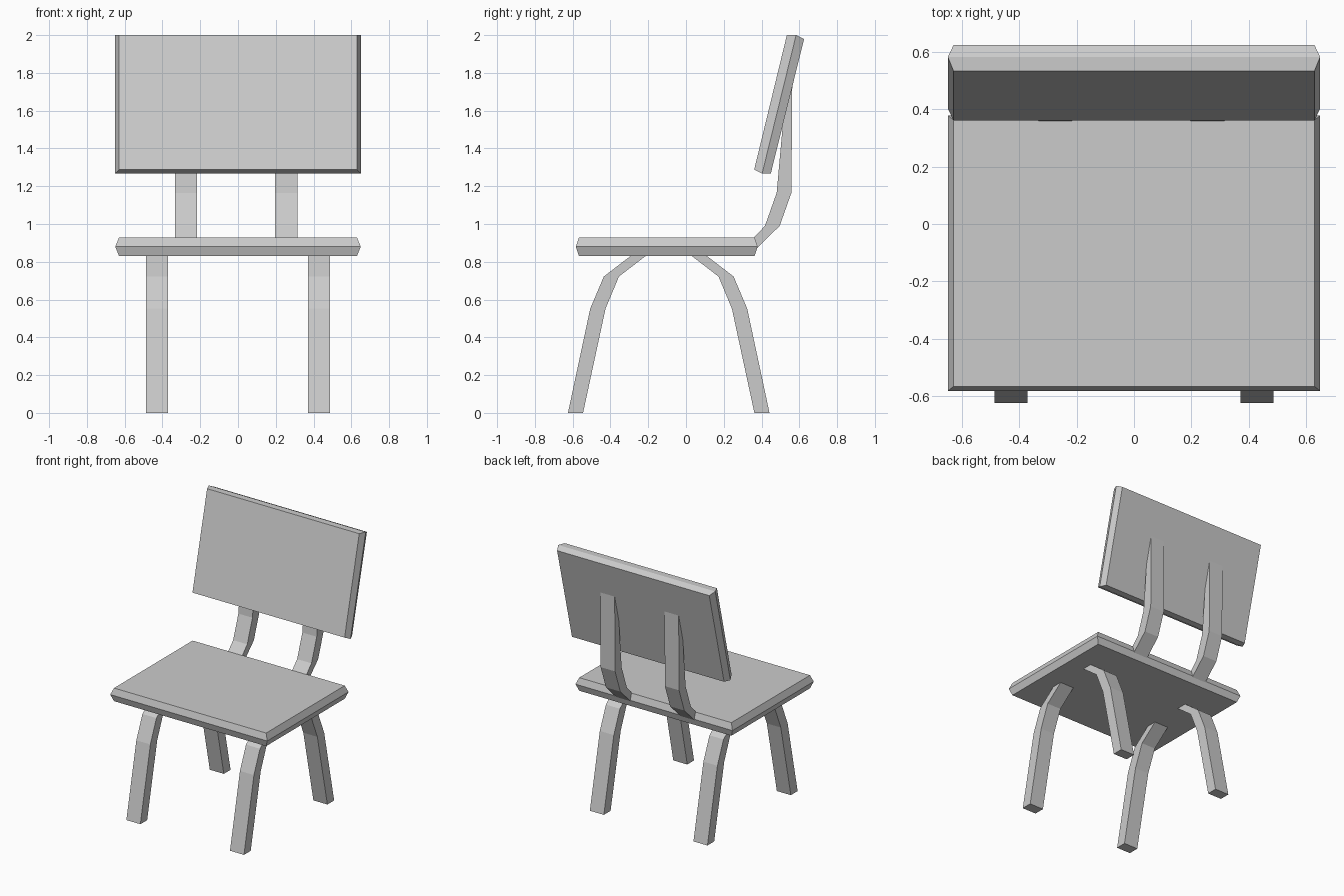
import bpy

if "Cube" in bpy.data.objects:
    bpy.data.objects.remove(bpy.data.objects["Cube"])

def loft(name, sections):
    """Solid skinned through matching closed sections, with end caps."""
    n = len(sections[0])
    verts = [p for s in sections for p in s]
    faces = [tuple(reversed(range(n))),
             tuple(range(len(verts) - n, len(verts)))]
    for k in range(len(sections) - 1):
        a, b = k * n, (k + 1) * n
        for i in range(n):
            j = (i + 1) % n
            faces.append((a + i, a + j, b + j, b + i))
    me = bpy.data.meshes.new(name)
    me.from_pydata(verts, [], faces)
    ob = bpy.data.objects.new(name, me)
    bpy.context.collection.objects.link(ob)
    # consistent outward normals
    import bmesh
    bm = bmesh.new()
    bm.from_mesh(me)
    bmesh.ops.recalc_face_normals(bm, faces=bm.faces)
    bm.to_mesh(me)
    bm.free()
    return ob

def panel(name, layers):
    """Board with a ridged rim: layers of (half width, edge point, edge point)."""
    return loft(name, [[(-w, *p), (w, *p), (w, *q), (-w, *q)] for w, p, q in layers])

def bent_bar(name, x0, x1, pairs):
    """Bent rectangular bar: pairs of (y, z) points on its two sides."""
    return loft(name, [[(x0, *p), (x1, *p), (x1, *q), (x0, *q)] for p, q in pairs])

# seat
panel("seat", [(0.63, (-0.567, 0.83), (0.363, 0.83)),
               (0.65, (-0.583, 0.88), (0.379, 0.88)),
               (0.63, (-0.567, 0.928), (0.363, 0.928))])

# tilted backrest, front to back
panel("backrest", [(0.63, (0.361, 1.288), (0.534, 2.0)),
                   (0.65, (0.403, 1.267), (0.583, 2.0)),
                   (0.63, (0.449, 1.267), (0.625, 1.979))])

# four bent legs, mirrored left/right and front/back
LEG = [((-0.625, 0), (-0.545, 0)), ((-0.507, 0.552), (-0.426, 0.552)),
       ((-0.435, 0.722), (-0.355, 0.722)), ((-0.284, 0.838), (-0.204, 0.838))]
MID_Y = -0.0915
BACK_LEG = [tuple((2 * MID_Y - y, z) for y, z in pair) for pair in LEG]
for side, s in (("left", -1), ("right", 1)):
    bent_bar(f"front_leg_{side}", s * 0.371, s * 0.487, LEG)
    bent_bar(f"back_leg_{side}", s * 0.371, s * 0.487, BACK_LEG)

# two bent posts carrying the backrest
POST = [((0.33, 0.897), (0.345, 0.842)), ((0.418, 0.99), (0.496, 0.99)),
        ((0.48, 1.165), (0.558, 1.165)), ((0.512, 1.52), (0.563, 1.78))]
bent_bar("back_post_left", -0.333, -0.216, POST)
bent_bar("back_post_right", 0.197, 0.316, POST)
